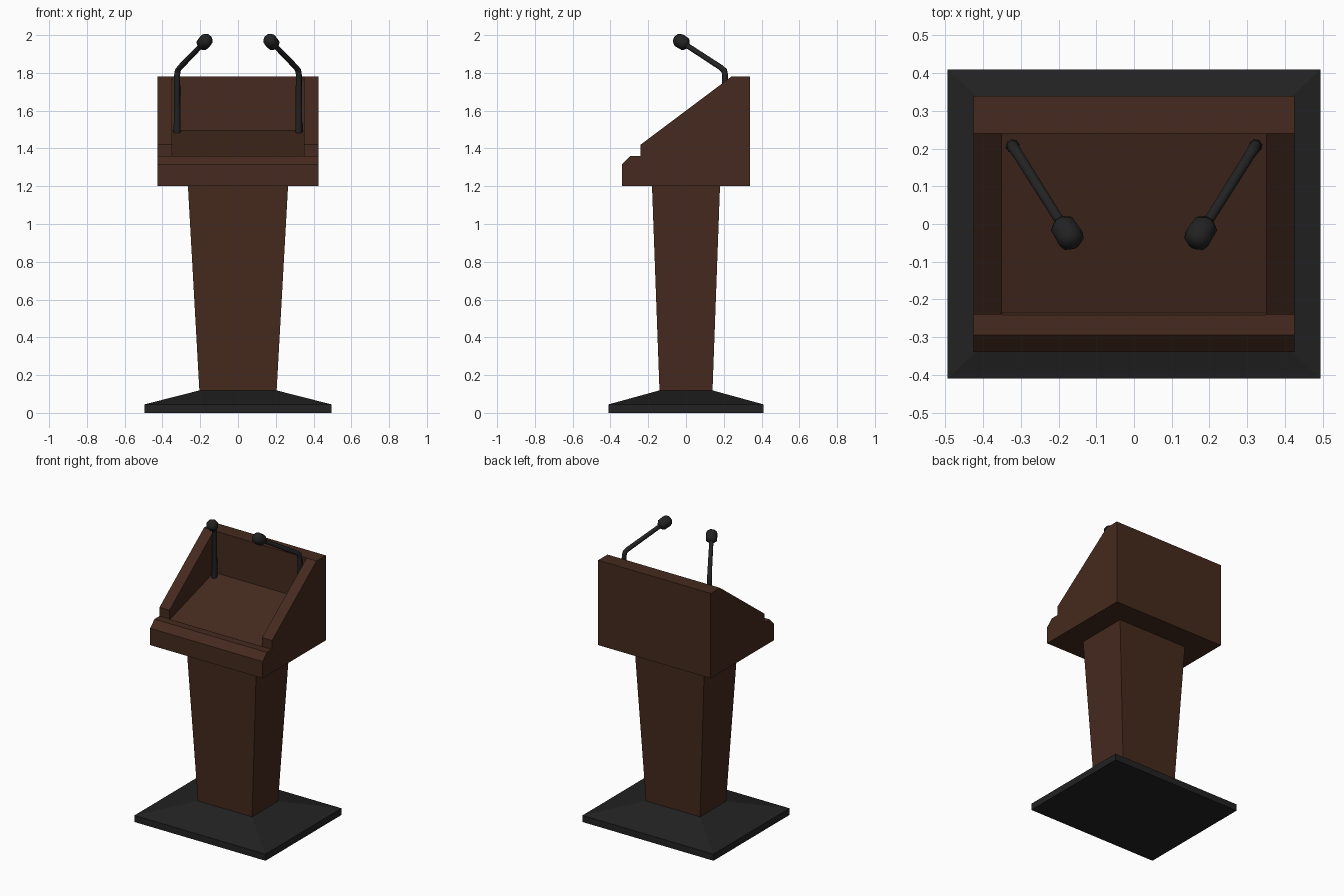
import bpy, bmesh, math
from mathutils import Vector

if "Cube" in bpy.data.objects:
    bpy.data.objects.remove(bpy.data.objects["Cube"])


def material(name, rgb):
    m = bpy.data.materials.new(name)
    m.diffuse_color = (*rgb, 1)
    m.use_nodes = True
    m.node_tree.nodes["Principled BSDF"].inputs["Base Color"].default_value = m.diffuse_color
    return m


wood = material("dark_wood", (0.06, 0.023, 0.013))
black = material("black", (0.016, 0.016, 0.016))


def loft(name, rings, mat):
    """Closed solid through a list of rings with equal point counts."""
    bm = bmesh.new()
    loops = [[bm.verts.new(p) for p in ring] for ring in rings]
    n = len(loops[0])
    for a, b in zip(loops, loops[1:]):
        for i in range(n):
            j = (i + 1) % n
            bm.faces.new((a[i], a[j], b[j], b[i]))
    bm.faces.new(loops[0])
    bm.faces.new(loops[-1])
    bmesh.ops.recalc_face_normals(bm, faces=bm.faces)
    mesh = bpy.data.meshes.new(name)
    bm.to_mesh(mesh)
    bm.free()
    mesh.materials.append(mat)
    ob = bpy.data.objects.new(name, mesh)
    bpy.context.collection.objects.link(ob)
    return ob


def rect(x, y, z):
    return [(-x, -y, z), (x, -y, z), (x, y, z), (-x, y, z)]


def prism(name, profile, half, mat):
    return loft(name, [[(s * half, y, z) for y, z in profile] for s in (-1, 1)], mat)


def tube(name, path, radii, mat, sides=8):
    pts = [Vector(p) for p in path]
    rings = []
    for i, p in enumerate(pts):
        d = (pts[min(i + 1, len(pts) - 1)] - pts[max(i - 1, 0)]).normalized()
        u = d.cross(Vector((0.84, 0.54, 0))).normalized()
        v = d.cross(u)
        rings.append([p + radii[i] * (u * math.cos(t) + v * math.sin(t))
                      for t in (math.tau * (k + 0.5) / sides for k in range(sides))])
    return loft(name, rings, mat)


# Base plate and flared column
loft("base", [rect(0.495, 0.41, 0), rect(0.495, 0.41, 0.045), rect(0.2, 0.137, 0.12)], black)
loft("column", [rect(0.204, 0.14, 0.11), rect(0.265, 0.18, 1.2)], wood)

# Desk: side profile with a sloped recess cut out
desk = prism("desk", [(-0.34, 1.2), (0.34, 1.2), (0.34, 1.78), (0.24, 1.78), (-0.24, 1.42),
                      (-0.24, 1.36), (-0.295, 1.36), (-0.34, 1.315)], 0.425, wood)
cutter = prism("recess_cutter", [(-0.236, 1.354), (0.2395, 1.496), (0.2395, 1.9),
                                 (-0.26, 1.9), (-0.26, 1.363), (-0.242, 1.361)], 0.35, wood)
cutter.hide_render = True
mod = desk.modifiers.new("recess", 'BOOLEAN')
mod.operation, mod.solver, mod.object = 'DIFFERENCE', 'EXACT', cutter
bpy.context.view_layer.objects.active = desk
bpy.ops.object.modifier_apply(modifier=mod.name)
bpy.data.objects.remove(cutter)

# Two gooseneck microphones
for s, side in ((-1, "left"), (1, "right")):
    stem = [(0.322, 0.207, 1.475), (0.322, 0.207, 1.79), (0.319, 0.202, 1.812),
            (0.308, 0.185, 1.828), (0.195, 0.005, 1.945)]
    tube(f"{side}_microphone_stem", [(s * x, y, z) for x, y, z in stem],
         [0.019, 0.016, 0.016, 0.015, 0.014], black)
    c = Vector((s * 0.176, -0.025, 1.965))
    d = Vector((s * -0.113, -0.18, 0.117)).normalized()
    ob = tube(f"{side}_microphone_head", [c + d * t for t in (-0.045, -0.028, 0.015, 0.032, 0.043)],
              [0.018, 0.036, 0.038, 0.031, 0.015], black)
    for o in (ob, bpy.data.objects[f"{side}_microphone_stem"]):
        bpy.context.view_layer.objects.active = o
        bpy.ops.object.select_all(action='DESELECT')
        o.select_set(True)
        bpy.ops.object.shade_smooth_by_angle(angle=math.radians(50))
